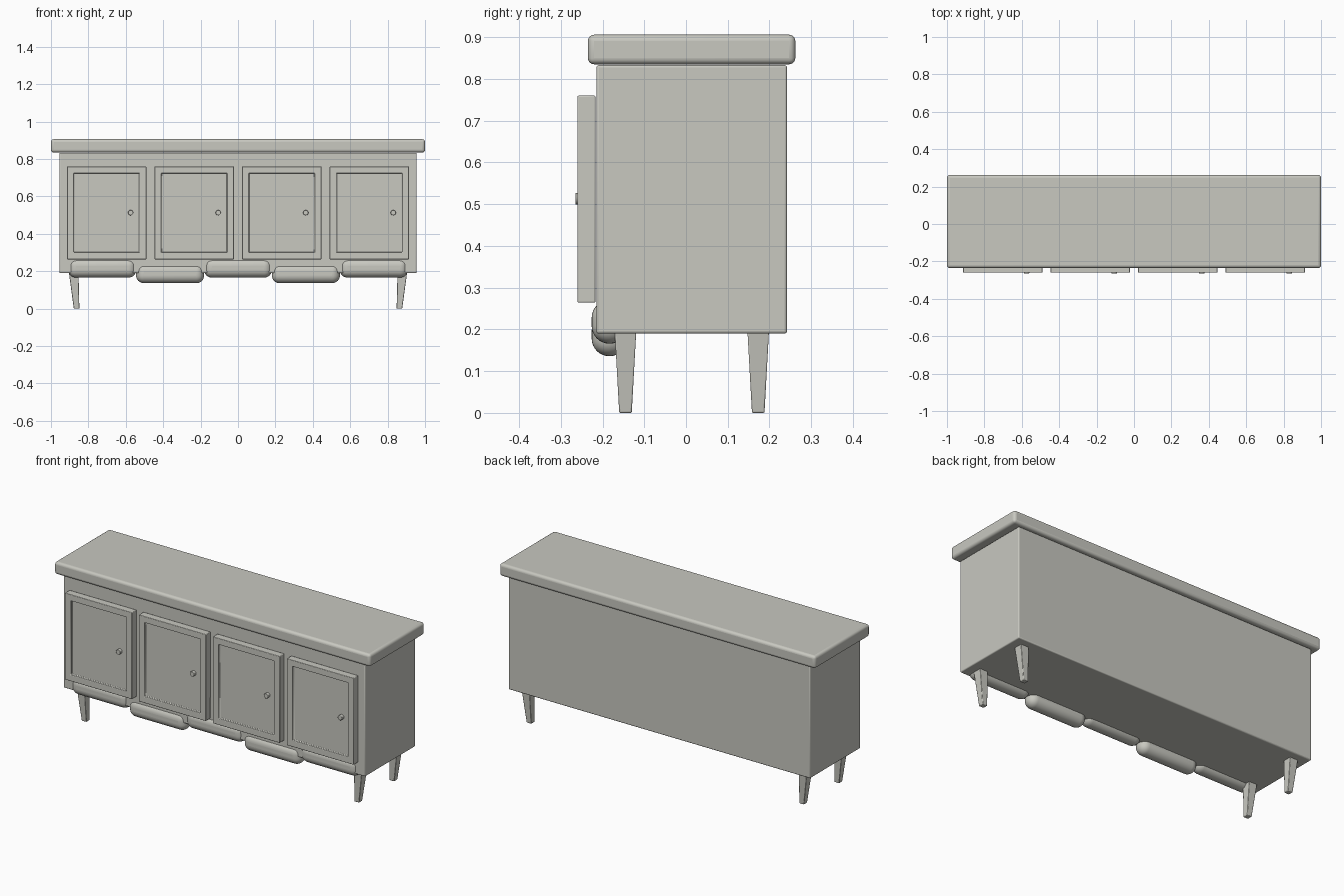
import bpy, bmesh, math
from mathutils import Matrix, Vector

cube = bpy.data.objects.get("Cube")
if cube:
    bpy.data.objects.remove(cube, do_unlink=True)

paint = bpy.data.materials.new("warm_grey_paint")
paint.use_nodes = True
color = (0.58, 0.58, 0.53, 1)
paint.diffuse_color = color
paint.node_tree.nodes["Principled BSDF"].inputs["Base Color"].default_value = color


def finish(name, bm, bevel=0, segments=3):
    """Turn a bmesh into a named object with rounded edges."""
    mesh = bpy.data.meshes.new(name)
    bm.to_mesh(mesh)
    bm.free()
    mesh.materials.append(paint)
    obj = bpy.data.objects.new(name, mesh)
    bpy.context.collection.objects.link(obj)
    if bevel:
        mod = obj.modifiers.new("rounded_edges", "BEVEL")
        mod.width = bevel
        mod.segments = segments
        mod.limit_method = "ANGLE"
    bpy.ops.object.select_all(action="DESELECT")
    obj.select_set(True)
    bpy.context.view_layer.objects.active = obj
    bpy.ops.object.shade_smooth_by_angle(angle=math.radians(35))
    return obj


def box(low, high):
    """Box between two corners."""
    low, high = Vector(low), Vector(high)
    bm = bmesh.new()
    place = Matrix.Translation((low + high) / 2) @ Matrix.Diagonal((*(high - low), 1))
    bmesh.ops.create_cube(bm, size=1, matrix=place)
    return bm


# Cabinet body and overhanging worktop
finish("cabinet_body", box((-0.955, -0.215, 0.19), (0.955, 0.242, 0.833)), 0.006)
finish("worktop", box((-1, -0.235, 0.835), (1, 0.262, 0.906)), 0.015, 4)

# Four doors with recessed panels and round knobs
for i in range(4):
    x = (i - 1.5) * 0.468
    bm = box((x - 0.212, -0.26, 0.264), (x + 0.212, -0.217, 0.76))
    bm.faces.ensure_lookup_table()
    front = min(bm.faces, key=lambda f: f.calc_center_median().y)
    bmesh.ops.inset_region(bm, faces=[front], thickness=0.051)
    bmesh.ops.inset_region(bm, faces=[front], thickness=0.001, depth=-0.013)
    finish(f"door_{i + 1}", bm, 0.003, 2)

    bm = bmesh.new()
    place = Matrix.Translation((x + 0.128, -0.255, 0.513)) @ Matrix.Rotation(math.pi / 2, 4, "X")
    bmesh.ops.create_cone(bm, cap_ends=True, segments=24, radius1=0.014,
                          radius2=0.014, depth=0.02, matrix=place)
    finish(f"door_knob_{i + 1}", bm, 0.002, 2)

# Row of padded rolls along the lower front edge, alternately lowered
for i in range(5):
    x = (i - 2) * 0.363
    z = 0.218 - 0.03 * (i % 2)
    bm = box((x - 0.182, -0.226, z - 0.052), (x + 0.182, -0.14, z + 0.052))
    finish(f"base_roll_{i + 1}", bm, 0.042, 8)

# Four tapered legs leaning slightly inward
for side, s in (("left", 1), ("right", -1)):
    for end, y in (("front", -0.145), ("back", 0.173)):
        bm = box((-0.5, -0.5, 0.004), (0.5, 0.5, 0.2))
        for v in bm.verts:
            upper = v.co.z > 0.1
            width = 0.052 if upper else 0.03
            v.co.x = v.co.x * width + s * (0.879 if upper else 0.863)
            v.co.y = v.co.y * width + y
            if not upper:
                v.co.z = 0
        finish(f"{end}_{side}_leg", bm, 0.003, 2)
